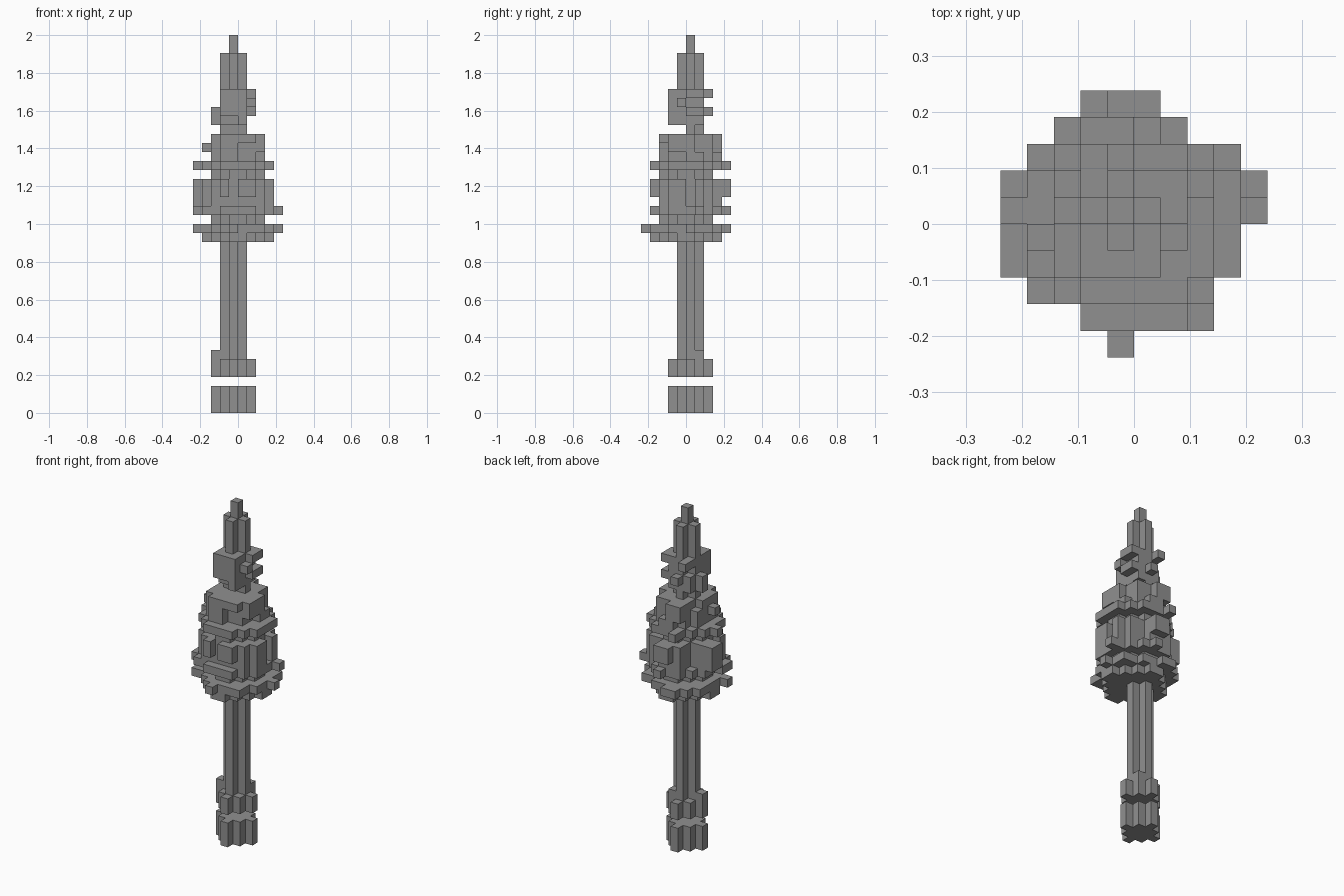
import bpy
import bmesh
from mathutils import Vector

UNIT = 2 / 42          # edge of one block
AXIS = (-1, 0)         # trunk cell the tree grows around

if "Cube" in bpy.data.objects:
    bpy.data.objects.remove(bpy.data.objects["Cube"], do_unlink=True)

grey = bpy.data.materials.new("plain_grey")
grey.use_nodes = True
grey.diffuse_color = (0.28, 0.28, 0.28, 1)
grey.node_tree.nodes["Principled BSDF"].inputs["Base Color"].default_value = grey.diffuse_color


def box(xs, ys, zs):
    """Cells of a solid block; every range includes both ends."""
    spans = [range(a, b + 1) for a, b in (xs, ys, zs)]
    return {(x, y, z) for x in spans[0] for y in spans[1] for z in spans[2]}


def diamond(radius, zs):
    """Stepped diamond column around the trunk axis."""
    cx, cy = AXIS
    cells = box((cx - radius, cx + radius), (cy - radius, cy + radius), zs)
    return {c for c in cells if abs(c[0] - cx) + abs(c[1] - cy) <= radius}


def tier(low, high, cut, zs):
    """Square foliage layer with stepped corners."""
    def inset(v):
        return min(v - low, high - v)
    return {c for c in box((low, high), (low, high), zs)
            if inset(c[0]) + inset(c[1]) >= cut}


def build(name, cells):
    """Make one mesh from the exposed sides of the cells."""
    bm = bmesh.new()
    corners = {}

    def corner(p):
        key = tuple(p)
        if key not in corners:
            corners[key] = bm.verts.new([v * UNIT for v in key])
        return corners[key]

    for cell in sorted(cells):
        for axis in range(3):
            u, v = Vector(), Vector()
            u[(axis + 1) % 3] = 1
            v[(axis + 2) % 3] = 1
            for side in (0, 1):
                step = list(cell)
                step[axis] += 2 * side - 1
                if tuple(step) in cells:
                    continue
                o = Vector(cell)
                o[axis] += side
                loop = [o, o + u, o + u + v, o + v]
                if not side:
                    loop.reverse()
                bm.faces.new([corner(p) for p in loop])
    mesh = bpy.data.meshes.new(name)
    bm.to_mesh(mesh)
    bm.free()
    mesh.materials.append(grey)
    bpy.context.collection.objects.link(bpy.data.objects.new(name, mesh))


# Separate foot, then the root flare and trunk above the gap
build("foot", diamond(2, (0, 2)))
build("trunk", diamond(2, (4, 5)) | diamond(1, (6, 18))
      | box((-3, -3), (0, 0), (6, 6)) | box((0, 0), (1, 1), (6, 6)))

# Lower foliage: wide skirt, waist and thick middle
lower = tier(-4, 3, 3, (19, 19)) | tier(-4, 3, 2, (20, 20))
lower |= tier(-3, 2, 2, (21, 21)) | tier(-4, 3, 2, (22, 25))
lower |= tier(-3, 2, 2, (26, 26))
for sprig in (
    ((4, 4), (0, 0), (20, 20)), ((-5, -5), (-2, -2), (20, 20)),
    ((-1, -1), (-5, -5), (20, 20)), ((-2, -1), (4, 4), (20, 20)),
    ((-4, -4), (2, 2), (20, 20)), ((-3, -3), (3, 3), (20, 20)),
    ((3, 3), (2, 2), (20, 20)), ((2, 2), (-4, -4), (20, 20)),
    ((4, 4), (1, 1), (22, 22)), ((-5, -5), (-2, -1), (22, 22)),
    ((0, 0), (4, 4), (22, 22)), ((-4, -4), (-3, -3), (22, 22)),
    ((-5, -5), (0, 1), (23, 25)), ((-1, 0), (4, 4), (24, 25)),
):
    lower |= box(*sprig)
for notch in (((-1, -1), (-4, -4), (23, 25)), ((3, 3), (0, 0), (23, 25)),
              ((-4, -4), (-1, -1), (23, 25)), ((-3, -3), (2, 3), (23, 25)),
              ((1, 1), (3, 3), (23, 25)), ((-2, 1), (-4, -4), (23, 23))):
    lower -= box(*notch)
build("lower_foliage", lower)

# Upper foliage: ring and narrowing shoulder
upper = tier(-4, 3, 2, (27, 27)) | tier(-3, 2, 1, (28, 30))
for sprig in (
    ((-5, -5), (0, 0), (27, 27)), ((-2, -2), (4, 4), (27, 27)),
    ((-4, -4), (-1, -1), (29, 29)), ((-1, 0), (3, 3), (28, 28)),
    ((-2, -1), (3, 3), (29, 30)),
):
    upper |= box(*sprig)
for notch in (((2, 2), (-2, -1), (28, 28)), ((0, 1), (-3, -3), (28, 29)),
              ((-3, -3), (1, 2), (30, 30)), ((2, 2), (1, 1), (29, 30))):
    upper -= box(*notch)
build("upper_foliage", upper)

# Neck and the clump below the spire
crown = diamond(1, (31, 31)) - box((-1, -1), (-1, -1), (31, 31))
crown |= box((-2, 0), (-1, 1), (32, 32)) | box((-2, 0), (-2, 1), (33, 35))
for sprig in (
    ((-3, -3), (0, 0), (32, 33)), ((0, 0), (-2, -2), (32, 32)),
    ((1, 1), (-1, -1), (34, 34)), ((1, 1), (0, 1), (33, 33)),
    ((1, 1), (0, 1), (35, 35)), ((-1, -1), (2, 2), (33, 33)),
    ((-2, -2), (2, 2), (35, 35)),
):
    crown |= box(*sprig)
crown -= box((-2, -2), (1, 1), (34, 34))
build("crown_foliage", crown)

# Spire and tip
build("spire", diamond(1, (36, 39)) | diamond(0, (40, 41)))
